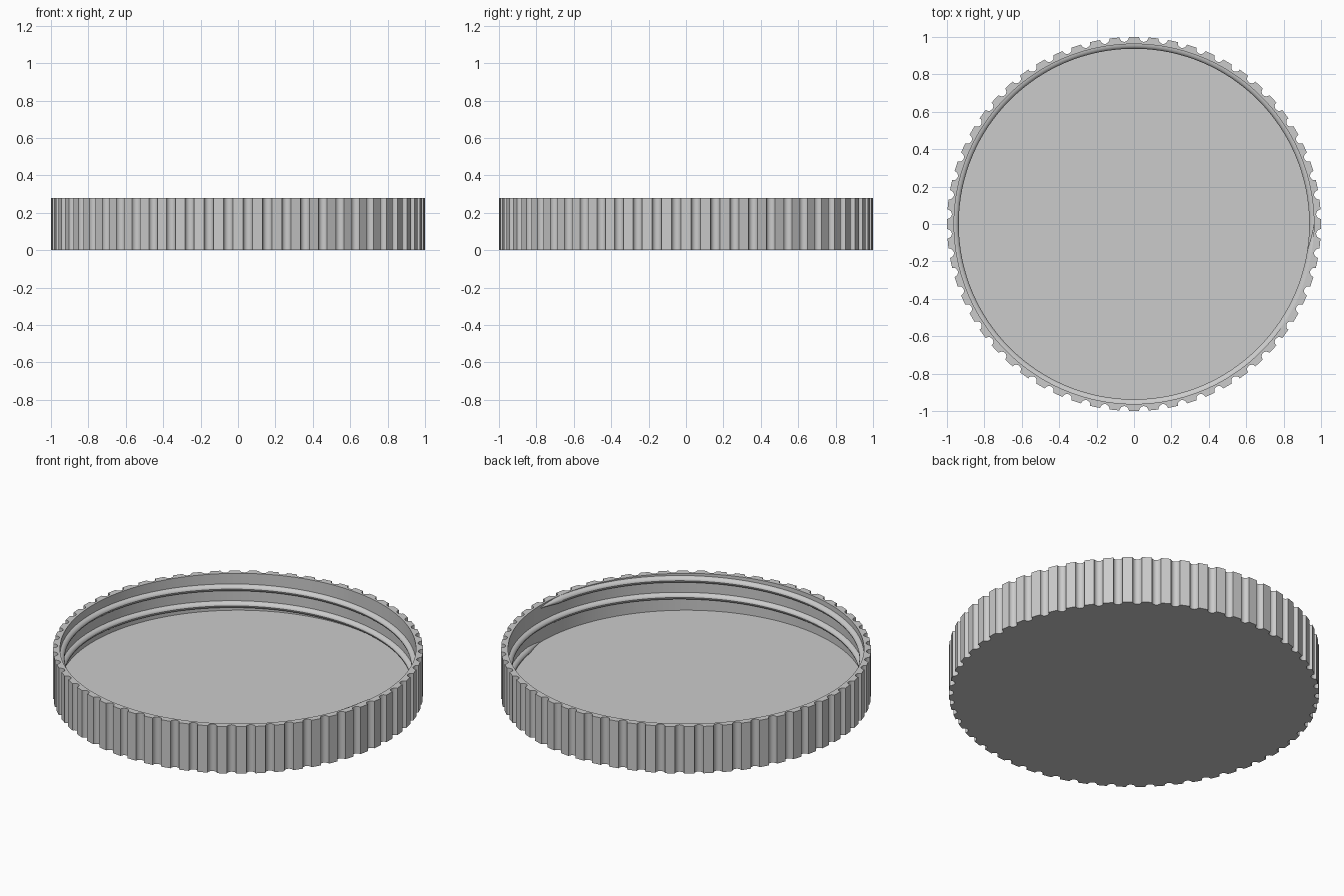
import bpy, bmesh, math

TEETH = 60
HEIGHT, FLOOR_Z = 0.28, 0.06
OUTER_R, INNER_R = 1.0, 0.962
NOTCH_R, NOTCH_STEPS = 0.025, 8
PITCH, TURNS, START_Z = 0.1, 2, 0.0625

cube = bpy.data.objects.get("Cube")
if cube:
    bpy.data.objects.remove(cube, do_unlink=True)

grey = bpy.data.materials.new("light grey plastic")
colour = (0.6, 0.6, 0.6, 1)
grey.use_nodes = True
grey.diffuse_color = colour
grey.node_tree.nodes["Principled BSDF"].inputs["Base Color"].default_value = colour


def finish(name, bm):
    """Turn a bmesh into a smooth-shaded object with crisp edges."""
    bmesh.ops.recalc_face_normals(bm, faces=bm.faces[:])
    mesh = bpy.data.meshes.new(name)
    bm.to_mesh(mesh)
    bm.free()
    mesh.materials.append(grey)
    obj = bpy.data.objects.new(name, mesh)
    bpy.context.collection.objects.link(obj)
    bpy.ops.object.select_all(action='DESELECT')
    obj.select_set(True)
    bpy.context.view_layer.objects.active = obj
    bpy.ops.object.shade_smooth_by_angle(angle=math.radians(32))
    return obj


def bridge(bm, a, b, closed=True):
    n = len(a)
    for i in range(n if closed else n - 1):
        j = (i + 1) % n
        bm.faces.new((a[i], a[j], b[j], b[i]))


# Toothed outline: a round-bottomed notch between every pair of flat teeth
outline = []
step = math.tau / TEETH
for t in range(TEETH):
    tooth, notch = t * step, (t + 0.5) * step
    outline.append((OUTER_R * math.cos(tooth), OUTER_R * math.sin(tooth)))
    for k in range(NOTCH_STEPS + 1):
        a = math.pi * k / NOTCH_STEPS
        r = OUTER_R - NOTCH_R * math.sin(a)
        side = -NOTCH_R * math.cos(a)
        outline.append((r * math.cos(notch) - side * math.sin(notch),
                        r * math.sin(notch) + side * math.cos(notch)))

# Lid: gripped wall, open rim and flat floor
bm = bmesh.new()


def ring(z, radius=None):
    verts = []
    for x, y in outline:
        s = radius / math.hypot(x, y) if radius else 1
        verts.append(bm.verts.new((x * s, y * s, z)))
    return verts


rings = [ring(0), ring(HEIGHT), ring(HEIGHT, INNER_R), ring(FLOOR_Z, INNER_R)]
for low, high in zip(rings, rings[1:]):
    bridge(bm, low, high)
bm.faces.new(rings[0][::-1])
bm.faces.new(rings[-1])
finish("lid_body", bm)

# Screw thread: rounded rib climbing the inner wall, tapering at its ends
bm = bmesh.new()
segments, sides = 180 * TURNS, 8
sections = []
for i in range(segments + 1):
    a = math.tau * TURNS * i / segments
    z = START_Z + PITCH * a / math.tau
    size = min(1, 0.15 + min(i, segments - i) / 5)
    section = []
    for k in range(sides + 1):
        b = math.pi * (k / sides - 0.5)
        r = INNER_R + 0.004 - 0.029 * size * math.cos(b)
        section.append(bm.verts.new((r * math.cos(a), r * math.sin(a),
                                     z + 0.02 * size * math.sin(b))))
    sections.append(section)
for a, b in zip(sections, sections[1:]):
    bridge(bm, a, b)
bm.faces.new(sections[0])
bm.faces.new(sections[-1][::-1])
finish("screw_thread", bm)
